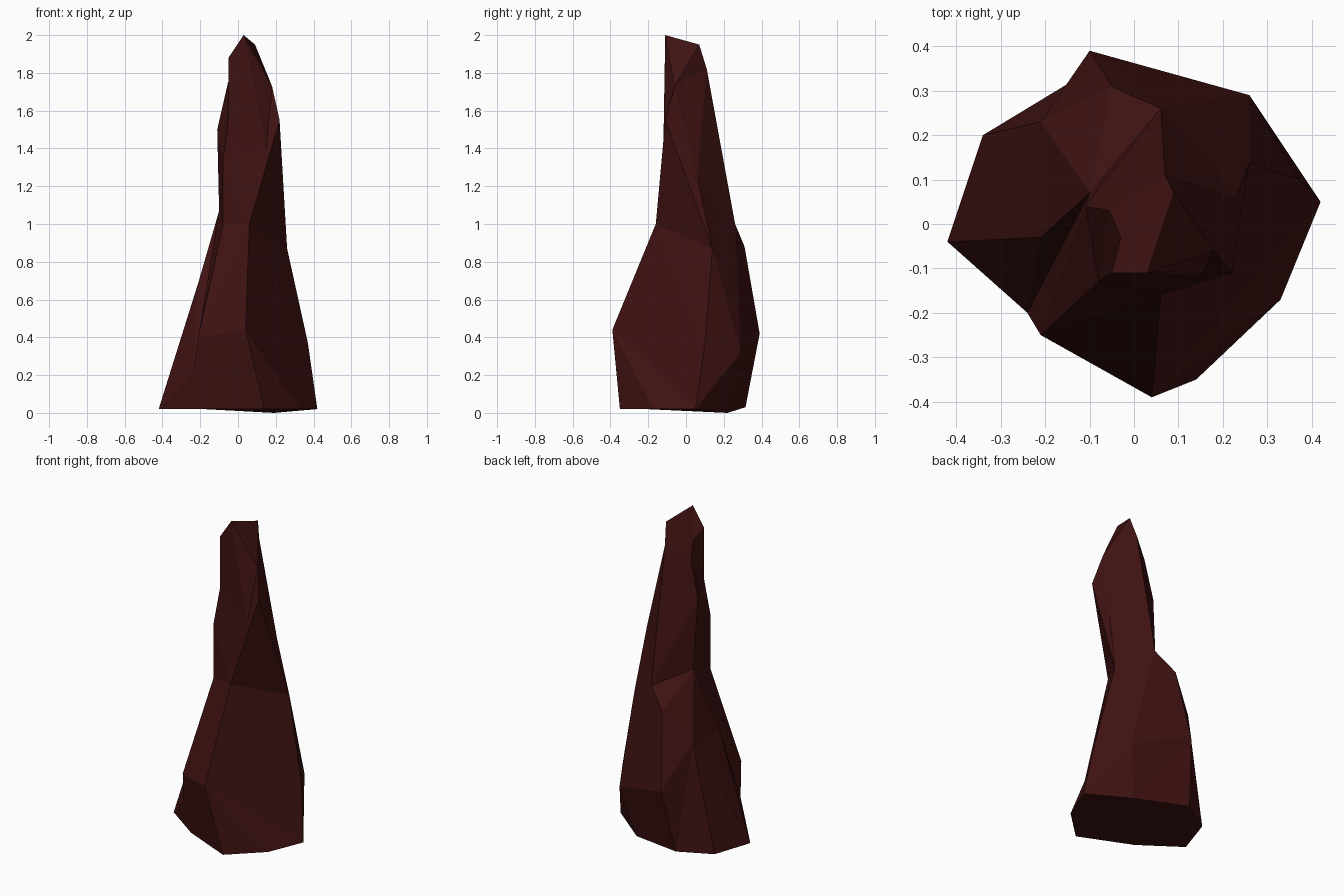
import bpy
import bmesh
from math import atan2, tau

default_cube = bpy.data.objects.get("Cube")
if default_cube:
    bpy.data.objects.remove(default_cube)

# Cross-sections of the rock spire, each counter-clockwise from its front corner at -x
base = [(-.18, -.21, .02), (.14, -.35, .02), (.33, -.17, .02), (.42, .05, .02),
        (.19, .22, 0), (-.15, .315, .03), (-.34, .2, .02), (-.42, -.04, .02)]
belly = [(-.21, -.25, .4), (.04, -.39, .44), (.37, .1, .37), (.26, .29, .32),
         (-.1, .39, .42), (-.21, .23, .69), (-.21, -.03, .69), (-.24, -.2, .2)]
shoulder = [(-.08, -.13, .99), (.06, -.16, 1), (.26, .14, .87),
            (.06, .26, 1), (-.05, .31, .88), (-.1, .07, 1.07)]
waist = shoulder[:4] + shoulder[5:]
neck = [(-.08, -.13, 1.33), (.15, -.12, 1.4), (.22, -.11, 1.55),
        (.23, .06, 1.25), (.07, .11, 1.82), (-.11, .04, 1.5)]
collar = [(-.05, -.11, 1.55), neck[1], (.18, -.06, 1.73), neck[4], (-.055, .03, 1.74)]
peak = [(-.05, -.11, 1.88), (.03, -.11, 2), (.09, .07, 1.95), (-.03, -.03, 1.83)]
sections = [base, belly, shoulder, waist, neck, collar, peak]


def ring_angles(ring):
    """Rising angles of the corners around the middle of the ring."""
    cx = sum(p[0] for p in ring) / len(ring)
    cy = sum(p[1] for p in ring) / len(ring)
    raw = [atan2(p[1] - cy, p[0] - cx) for p in ring]
    return [raw[0] + (a - raw[0]) % tau for a in raw] + [raw[0] + tau]


bm = bmesh.new()
corners = {}


def corner(point):
    if point not in corners:
        corners[point] = bm.verts.new(point)
    return corners[point]


def add_face(points):
    if len(set(points)) == len(points):
        bm.faces.new([corner(p) for p in points])


def stitch(lower, upper):
    """Join two rings with triangles, advancing whichever corner comes first."""
    low_angles, up_angles = ring_angles(lower), ring_angles(upper)
    low, up = lower + lower[:1], upper + upper[:1]
    i = j = 0
    while i < len(lower) or j < len(upper):
        advance_low = j == len(upper) or (
            i < len(lower) and low_angles[i + 1] <= up_angles[j + 1])
        if advance_low:
            add_face([low[i], low[i + 1], up[j]])
            i += 1
        else:
            add_face([low[i], up[j + 1], up[j]])
            j += 1


# Faceted sides, then the underside and the tip
for lower_ring, upper_ring in zip(sections, sections[1:]):
    stitch(lower_ring, upper_ring)
add_face(base[::-1])
add_face(peak)
bmesh.ops.triangulate(bm, faces=[f for f in bm.faces if len(f.verts) > 3])
bmesh.ops.recalc_face_normals(bm, faces=bm.faces[:])

mesh = bpy.data.meshes.new("rock_spire")
bm.to_mesh(mesh)
bm.free()
rock_spire = bpy.data.objects.new("rock_spire", mesh)
bpy.context.collection.objects.link(rock_spire)

# Dark red stone
stone = bpy.data.materials.new("dark_red_stone")
stone.use_nodes = True
colour = (.05, .006, .006, 1)
stone.diffuse_color = colour
stone.node_tree.nodes["Principled BSDF"].inputs["Base Color"].default_value = colour
mesh.materials.append(stone)
